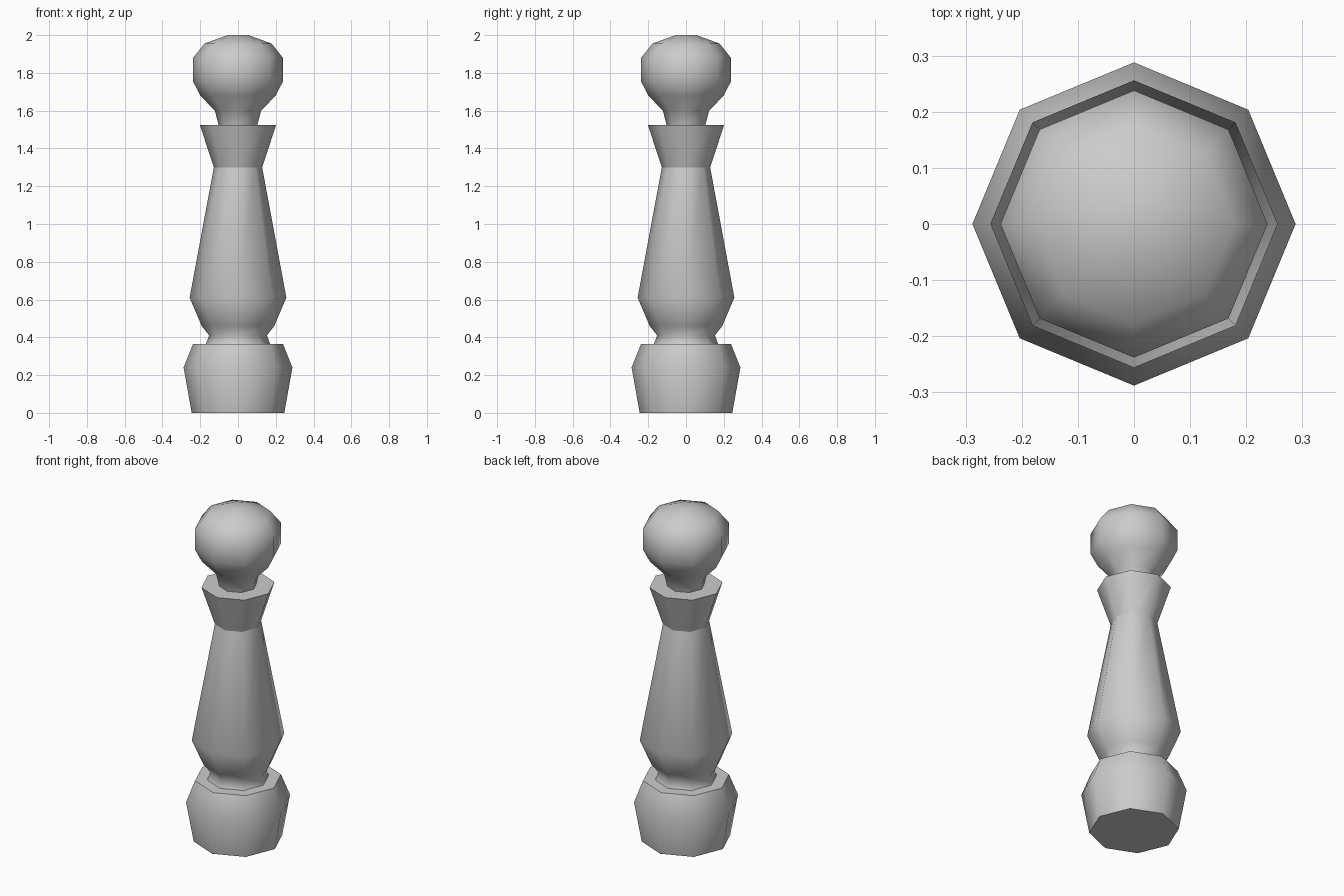
import bpy, bmesh, math

if "Cube" in bpy.data.objects:
    bpy.data.objects.remove(bpy.data.objects["Cube"])

SIDES = 8


def lathe(name, profile):
    """Turn an (radius, height) profile into an eight-sided part."""
    bm = bmesh.new()
    rings = []
    for r, z in profile:
        if r == 0:
            rings.append([bm.verts.new((0, 0, z))] * SIDES)
        else:
            rings.append([bm.verts.new((r * math.cos(2 * math.pi * i / SIDES),
                                        r * math.sin(2 * math.pi * i / SIDES), z))
                          for i in range(SIDES)])
    for low, high in zip(rings, rings[1:]):
        for i in range(SIDES):
            j = (i + 1) % SIDES
            bm.faces.new(list(dict.fromkeys((low[i], low[j], high[j], high[i]))))
    mesh = bpy.data.meshes.new(name)
    bm.to_mesh(mesh)
    bm.free()
    obj = bpy.data.objects.new(name, mesh)
    bpy.context.collection.objects.link(obj)
    bpy.ops.object.select_all(action='DESELECT')
    obj.select_set(True)
    bpy.context.view_layer.objects.active = obj
    bpy.ops.object.shade_smooth_by_angle(angle=math.radians(60))
    return obj


# Foot with its ledge
lathe("base", [(0, 0), (0.245, 0), (0.288, 0.24), (0.238, 0.365), (0.17, 0.365)])
# Waist and tapering shaft
lathe("body", [(0.17, 0.365), (0.153, 0.41), (0.192, 0.46), (0.256, 0.61), (0.128, 1.30)])
# Flared collar with flat top
lathe("collar", [(0.128, 1.30), (0.202, 1.525), (0.103, 1.525)])
# Neck and round head
lathe("head", [(0.103, 1.525), (0.122, 1.6), (0.2, 1.68), (0.238, 1.755),
               (0.238, 1.88), (0.178, 1.955), (0.055, 2.0), (0, 2.0)])
